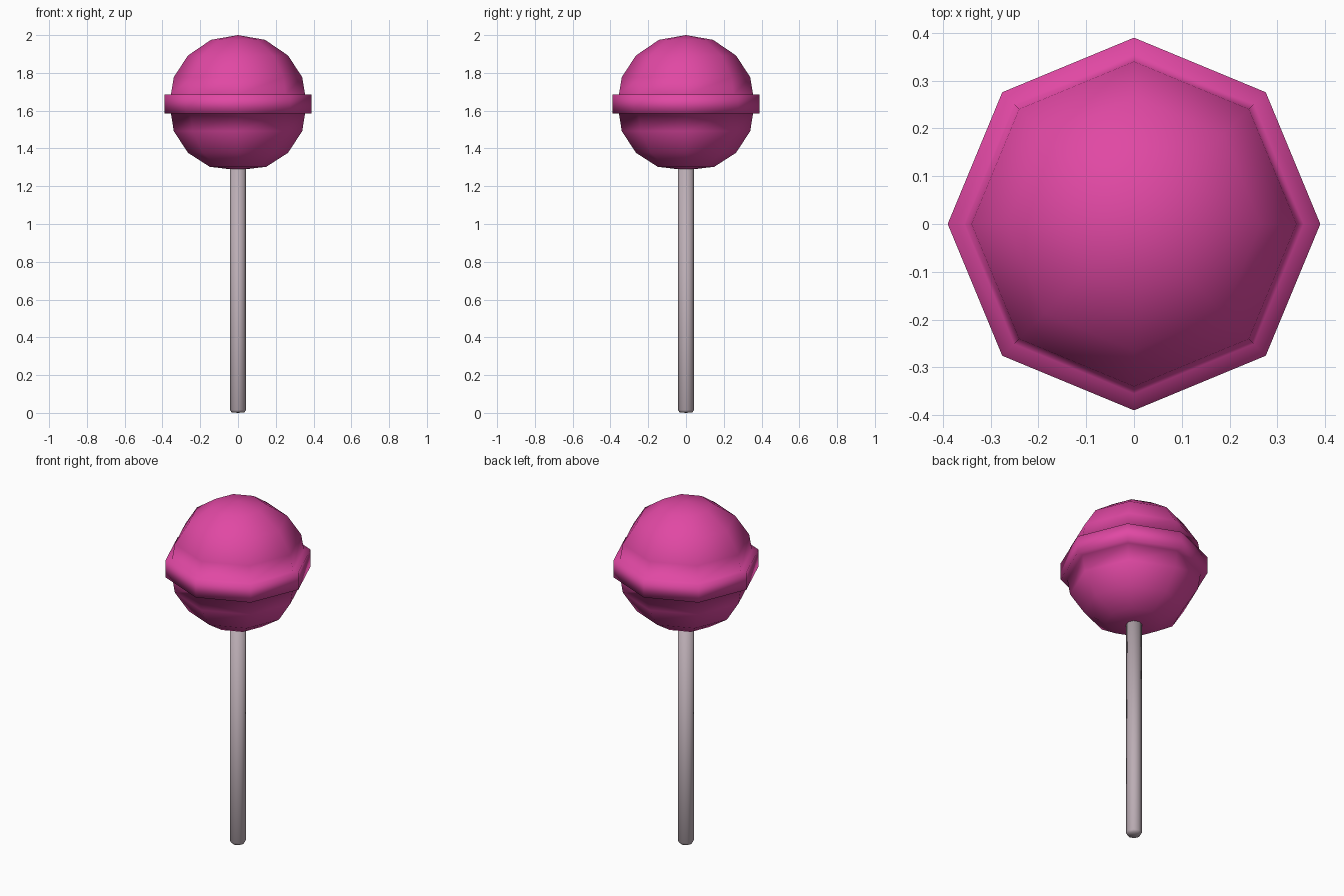
import bpy, bmesh, math

if "Cube" in bpy.data.objects:
    bpy.data.objects.remove(bpy.data.objects["Cube"])

SIDES = 8


def material(name, rgb):
    m = bpy.data.materials.new(name)
    m.diffuse_color = (*rgb, 1)
    m.use_nodes = True
    m.node_tree.nodes["Principled BSDF"].inputs["Base Color"].default_value = m.diffuse_color
    return m


def lathe(name, profile, mat):
    """Spin (radius, z) points, listed bottom to top, into an eight-sided solid."""
    bm = bmesh.new()
    rings = []
    for r, z in profile:
        if r == 0:
            rings.append([bm.verts.new((0, 0, z))] * SIDES)
        else:
            rings.append([bm.verts.new((r * math.cos(i * math.tau / SIDES),
                                        r * math.sin(i * math.tau / SIDES), z))
                          for i in range(SIDES)])
    for lo, hi in zip(rings, rings[1:]):
        for i in range(SIDES):
            j = (i + 1) % SIDES
            bm.faces.new(dict.fromkeys((lo[i], lo[j], hi[j], hi[i])))
    bmesh.ops.recalc_face_normals(bm, faces=bm.faces)
    mesh = bpy.data.meshes.new(name)
    bm.to_mesh(mesh)
    bm.free()
    mesh.materials.append(mat)
    mesh.shade_smooth()
    ob = bpy.data.objects.new(name, mesh)
    bpy.context.collection.objects.link(ob)
    return ob


pink = material("candy pink", (0.75, 0.065, 0.37))
grey = material("stick grey", (0.50, 0.42, 0.46))

# Candy ball with its raised band around the middle
lathe("candy", [(0, 1.29), (0.042, 1.29), (0.15, 1.303), (0.265, 1.377),
                (0.34, 1.492), (0.355, 1.585), (0.39, 1.585),
                (0.39, 1.685), (0.355, 1.685), (0.34, 1.777),
                (0.265, 1.892), (0.143, 1.975), (0, 2.0)], pink)

# Stick with a slightly rounded foot
lathe("stick", [(0, 0), (0.034, 0.003), (0.042, 0.015), (0.042, 1.30), (0, 1.30)], grey)
